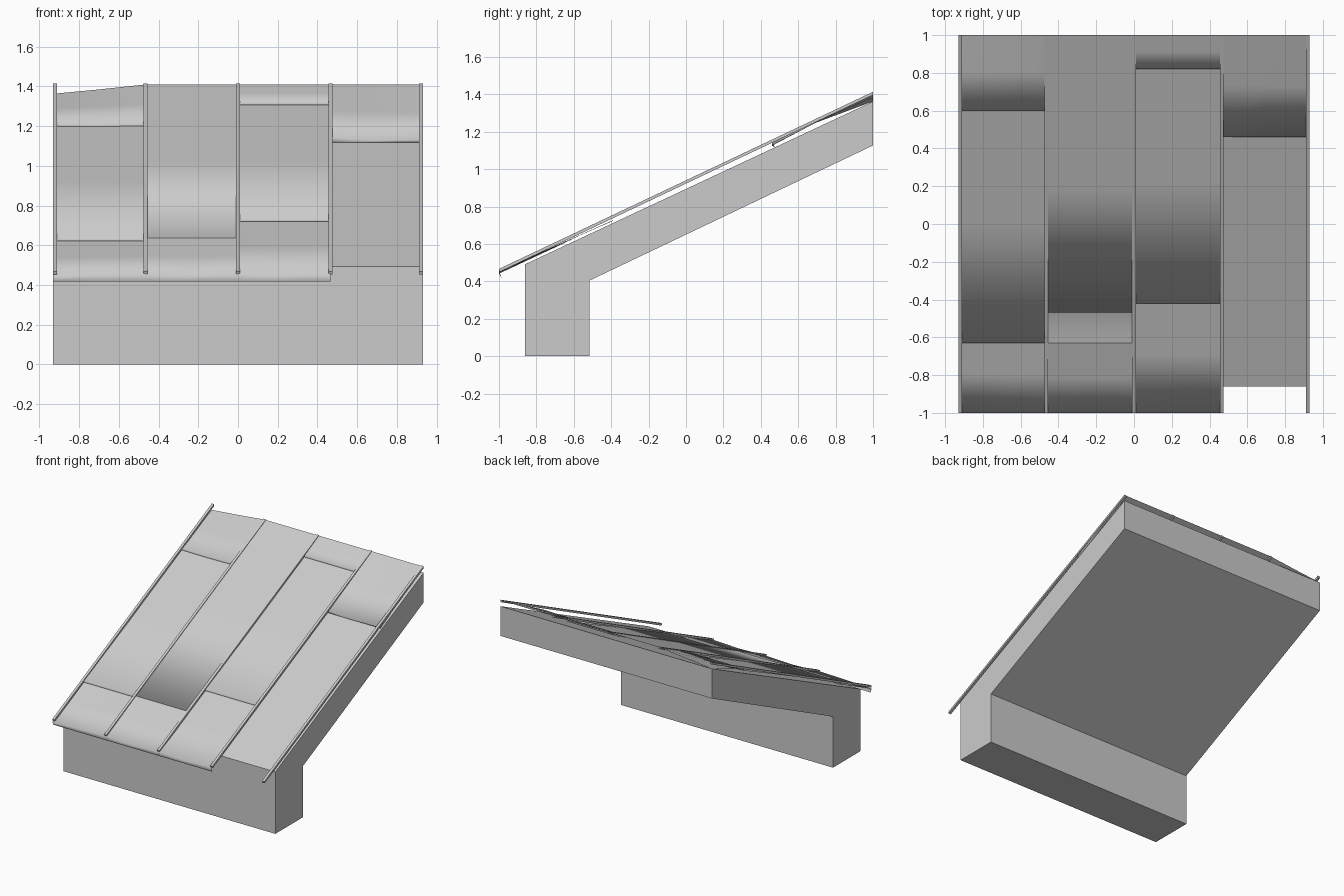
import bpy, bmesh

if "Cube" in bpy.data.objects:
    bpy.data.objects.remove(bpy.data.objects["Cube"])

W, PITCH = 0.93, 0.468


def deck(y):
    """Height of the sloping slab surface at y."""
    return 0.492 + PITCH * (y + 0.86)


def make(name, verts, faces, smooth=False):
    mesh = bpy.data.meshes.new(name)
    mesh.from_pydata(verts, [], faces)
    bm = bmesh.new()
    bm.from_mesh(mesh)
    bmesh.ops.recalc_face_normals(bm, faces=bm.faces)
    bm.to_mesh(mesh)
    bm.free()
    for p in mesh.polygons:
        p.use_smooth = smooth
    obj = bpy.data.objects.new(name, mesh)
    bpy.context.collection.objects.link(obj)
    return obj


def extrude_x(name, profile, x0, x1):
    n = len(profile)
    verts = [(x, y, z) for x in (x0, x1) for y, z in profile]
    faces = [tuple(range(n)), tuple(range(n, 2 * n))]
    faces += [(i, (i + 1) % n, n + (i + 1) % n, n + i) for i in range(n)]
    return make(name, verts, faces)


def sheet(name, col, y0, y1, front, back, lip=None):
    """Thin bent metal sheet: three columns of heights above the deck, folded front edge."""
    x0 = -W + col * W / 2
    xs = [x0, x0 + W / 4, x0 + W / 2]
    verts = []
    for x, f in zip(xs, front):
        drop = f - 0.014 if lip is None else lip
        verts.append((x, y0 + (0.015 if lip is not None else 0.003), deck(y0) + drop))
    for t in (0, 0.5, 1):
        y = y0 + (y1 - y0) * t
        for x, f, b in zip(xs, front, back):
            verts.append((x, y, deck(y) + f + (b - f) * t))
    faces = [(r * 3 + c, r * 3 + c + 1, r * 3 + c + 4, r * 3 + c + 3)
             for r in range(3) for c in range(2)]
    return make(name, verts, faces, True)


# Wall with sloping roof slab
extrude_x("wall_and_slab", [(-0.86, 0), (-0.515, 0), (-0.515, 0.405), (1, 1.127),
                            (1, deck(1)), (-0.86, deck(-0.86))], -W, W)

# Left column: three overlapping sheets, back corner bent down
sheet("left_sheet_low", 0, -1, -0.60, (0.015, 0.025, 0.03), (0.015, 0.015, 0.015), -0.01)
sheet("left_sheet_mid", 0, -0.63, 0.63, (0.035, 0.035, 0.035), (0.02, 0.02, 0.02))
sheet("left_sheet_top", 0, 0.60, 1, (0.038, 0.036, 0.04), (0.0, 0.022, 0.047))

# Second column: one full-length sheet
sheet("long_sheet_low", 1, -1, -0.63, (0.028, 0.02, 0.028), (0.036, 0.036, 0.036), -0.01)
sheet("long_sheet", 1, -0.63, 1, (0.036, 0.036, 0.036), (0.047, 0.047, 0.047), 0.036)

# Third column: three overlapping sheets
sheet("right_sheet_low", 2, -1, -0.39, (0.03, 0.022, 0.03), (0.012, 0.015, 0.015), -0.01)
sheet("right_sheet_mid", 2, -0.42, 0.85, (0.035, 0.035, 0.035), (0.02, 0.02, 0.02))
sheet("right_sheet_top", 2, 0.82, 1, (0.042, 0.042, 0.042), (0.047, 0.047, 0.047))

# Fourth column: short sheet at the top only
sheet("short_sheet", 3, 0.46, 1, (0.035, 0.016, 0.02), (0.047, 0.047, 0.047), 0.008)

# Thin ribs covering the joints
for i in range(5):
    x = max(-W + 0.01, min(W - 0.01, -W + i * W / 2))
    extrude_x(f"joint_rib_{i + 1}", [(-1, 0.467), (-0.994, 0.452), (1, 1.397), (1, 1.414)],
              x - 0.01, x + 0.01)
